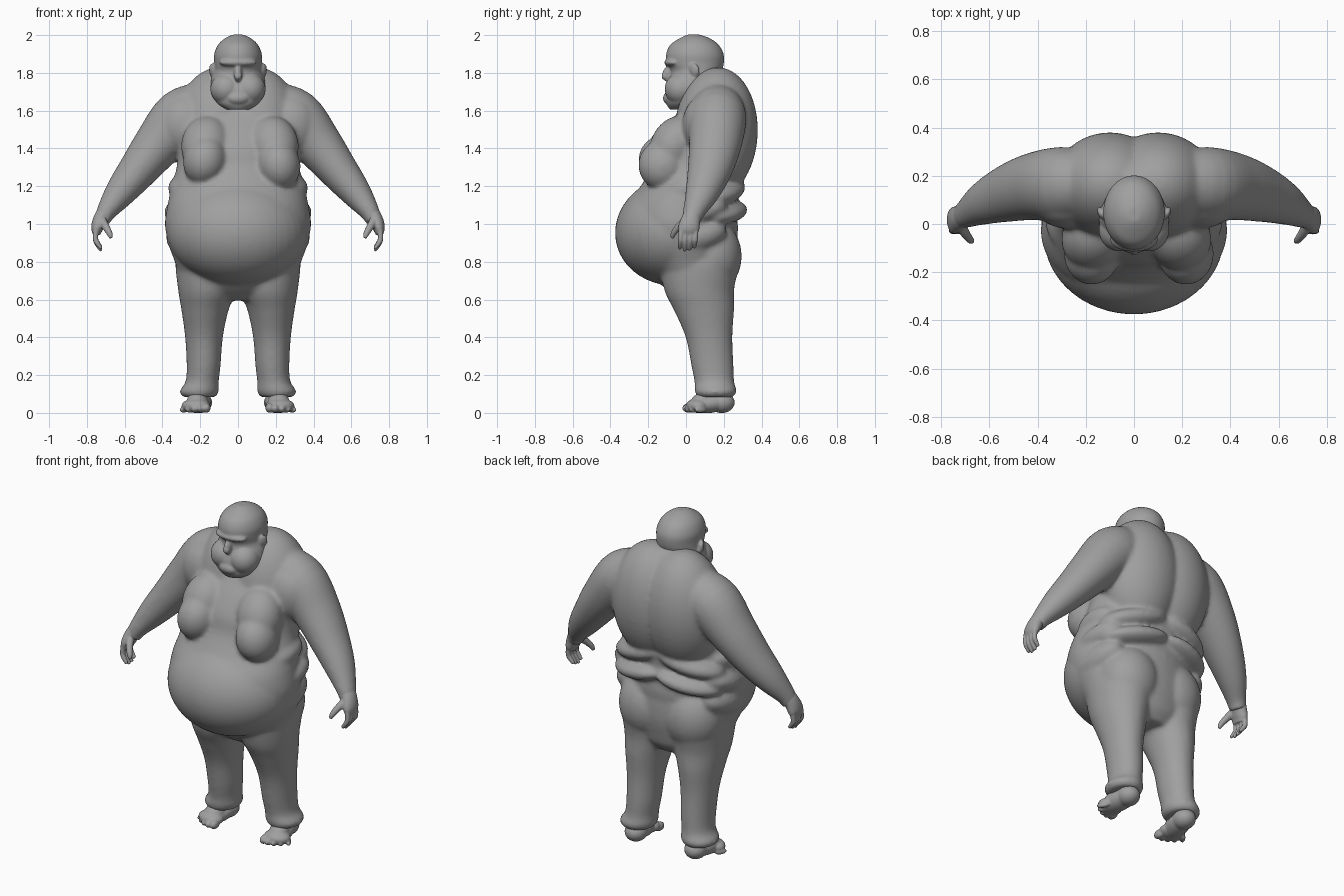
import bpy, bmesh, math
from mathutils import Vector, Matrix

if "Cube" in bpy.data.objects:
    bpy.data.objects.remove(bpy.data.objects["Cube"], do_unlink=True)

clay = bpy.data.materials.new("grey_clay")
clay.use_nodes = True
GREY = (0.35, 0.35, 0.35, 1)
clay.diffuse_color = GREY
clay.node_tree.nodes["Principled BSDF"].inputs["Base Color"].default_value = GREY


def blob(bm, centre, radii, turn=(0, 0, 0)):
    """Ellipsoid with optional rotation in degrees (x, y, z)."""
    m = Matrix.Translation(centre)
    for axis, angle in zip("XYZ", turn):
        m = m @ Matrix.Rotation(math.radians(angle), 4, axis)
    m = m @ Matrix.Diagonal((*radii, 1))
    bmesh.ops.create_uvsphere(bm, u_segments=40, v_segments=24, radius=1, matrix=m)


def spline(keys, steps=5):
    """Smooth curve through rows of numbers."""
    rows = []
    for i in range(len(keys) - 1):
        quad = [keys[max(i - 1, 0)], keys[i], keys[i + 1], keys[min(i + 2, len(keys) - 1)]]
        for k in range(steps):
            t = k / steps
            rows.append([b + t * ((c - a) / 2 + t * (a - 2.5 * b + 2 * c - d / 2
                         + t * (1.5 * (b - c) + (d - a) / 2))) for a, b, c, d in zip(*quad)])
    return rows + [list(keys[-1])]


def tube(bm, keys, tilt=True, sides=32):
    """Closed elliptical tube through (x, y, z, radius_x, radius_y) rows."""
    rows = spline(keys)
    rings = []
    for i, (x, y, z, rx, ry) in enumerate(rows):
        along = Vector((0, 0, 1))
        if tilt:
            along = Vector(rows[min(i + 1, len(rows) - 1)][:3]) - Vector(rows[max(i - 1, 0)][:3])
            along.normalize()
        u = Vector((0, 1, 0)).cross(along).normalized()
        v = along.cross(u)
        ring = []
        for k in range(sides):
            a = math.tau * k / sides
            ring.append(bm.verts.new(Vector((x, y, z)) + u * rx * math.cos(a) + v * ry * math.sin(a)))
        rings.append(ring)
    faces = [bm.faces.new(rings[0]), bm.faces.new(rings[-1])]
    for lo, hi in zip(rings, rings[1:]):
        for k in range(sides):
            n = (k + 1) % sides
            faces.append(bm.faces.new((lo[k], lo[n], hi[n], hi[k])))
    bmesh.ops.recalc_face_normals(bm, faces=faces)


def trunk(bm, profile):
    """Upright form from (z, half_width, front_y, back_y) rows."""
    tube(bm, [(0, (f + b) / 2, z, w, (b - f) / 2) for z, w, f, b in profile], tilt=False, sides=48)


def fuse(name, bm, voxel, smoothing):
    """Blend overlapping forms into one smooth skin."""
    mesh = bpy.data.meshes.new(name)
    bm.to_mesh(mesh)
    bm.free()
    mesh.materials.append(clay)
    ob = bpy.data.objects.new(name, mesh)
    bpy.context.collection.objects.link(ob)
    remesh = ob.modifiers.new("skin", 'REMESH')
    remesh.mode = 'VOXEL'
    remesh.voxel_size = voxel
    remesh.use_smooth_shade = True
    relax = ob.modifiers.new("relax", 'SMOOTH')
    relax.factor = 0.5
    relax.iterations = smoothing


SIDES = ((1, "left"), (-1, "right"))

# Body: torso and hanging belly
bm = bmesh.new()
trunk(bm, [(.595, .17, -.03, .2), (.65, .25, -.1, .24), (.7, .30, -.15, .255), (.8, .335, -.24, .275),
           (.9, .37, -.29, .275), (1, .387, -.32, .265), (1.1, .373, -.31, .275), (1.2, .352, -.24, .28),
           (1.3, .325, -.185, .29), (1.4, .32, -.16, .31), (1.5, .33, -.105, .325),
           (1.6, .32, -.035, .32), (1.7, .27, 0, .295), (1.78, .17, .04, .25), (1.82, .08, .08, .2)])
blob(bm, (0, -.05, .965), (.375, .327, .29), (10, 0, 0))

for s, side in SIDES:
    # Breast sloping down from the chest, a little lower on the left
    blob(bm, (s * .195 + .02, -.122, 1.325 - s * .012), (.115, .13, .135), (-10, s * -12, 0))
    blob(bm, (s * .18 + .01, -.06, 1.42), (.13, .125, .16), (-28, s * -10, 0))
    blob(bm, (s * .27, .09, 1.52), (.15, .11, .16), (0, s * 20, 0))
    # Back halves meeting at the spine groove
    blob(bm, (s * .1, .158, 1.48), (.24, .222, .35), (-3, 0, 0))
    blob(bm, (s * .14, .16, 1.7), (.17, .12, .1), (0, s * 20, 0))
    # Flank and back folds
    blob(bm, (s * .16, .19, 1.065), (.2, .125, .06), (0, s * 10, s * -20))
    blob(bm, (s * .16, .18, 1.18), (.2, .125, .065), (0, s * 14, s * -18))
    blob(bm, (s * .29, .06, 1.06), (.1, .16, .07), (15, 0, 0))
    blob(bm, (s * .28, .04, .93), (.1, .18, .09), (15, 0, 0))
    blob(bm, (s * .28, .03, 1.19), (.09, .14, .07), (10, 0, 0))
    # Buttock
    blob(bm, (s * .15, .13, .83), (.175, .165, .2))
    # Trouser leg with cuff
    tube(bm, [(s * .205, .155, .083, .085, .095), (s * .205, .157, .115, .105, .112),
              (s * .19, .15, .165, .088, .105), (s * .182, .14, .25, .09, .112),
              (s * .18, .122, .4, .1, .124), (s * .175, .096, .54, .124, .158),
              (s * .165, .07, .65, .152, .185), (s * .165, .07, .8, .165, .205),
              (s * .165, .07, .9, .13, .15)], tilt=False)
    # Arm
    tube(bm, [(s * .18, .17, 1.6, .15, .13), (s * .3, .165, 1.56, .154, .155),
              (s * .42, .155, 1.425, .13, .14), (s * .53, .125, 1.285, .105, .118),
              (s * .625, .085, 1.165, .082, .09), (s * .7, .04, 1.06, .052, .058),
              (s * .72, .03, 1.01, .042, .05)])
fuse("body", bm, .011, 12)

# Head: skull, jaw and face
bm = bmesh.new()
trunk(bm, [(1.605, .06, -.085, .03), (1.64, .112, -.105, .07), (1.7, .143, -.108, .13), (1.76, .142, -.09, .17),
           (1.81, .128, -.082, .19), (1.85, .126, -.102, .2), (1.9, .126, -.105, .199),
           (1.95, .105, -.082, .172), (1.985, .066, -.03, .122), (2.003, .025, .01, .07)])
blob(bm, (0, -.065, 1.855), (.1, .05, .026))
blob(bm, (0, -.09, 1.795), (.022, .035, .045), (-15, 0, 0))
blob(bm, (0, -.112, 1.782), (.021, .018, .02))
blob(bm, (0, -.085, 1.665), (.06, .037, .035))
for s, side in SIDES:
    blob(bm, (s * .062, -.025, 1.715), (.084, .088, .085))
    blob(bm, (s * .136, .045, 1.815), (.014, .028, .036), (10, 0, s * -25))
fuse("head", bm, .006, 7)

for s, side in SIDES:
    # Hand with four fingers and a thumb
    bm = bmesh.new()
    tube(bm, [(s * .69, .045, 1.075, .045, .05), (s * .725, .028, 1.03, .04, .05),
              (s * .745, .015, .98, .033, .056), (s * .748, .012, .945, .02, .046)])
    for i in range(4):
        y = -.025 + i * .026
        tip = .86 + .012 * abs(i - 1.3)
        tube(bm, [(s * .75, y, .985, .015, .014), (s * .755, y - .003, .925, .0145, .013),
                  (s * .744, y - .006, (tip + .92) / 2, .0135, .0125),
                  (s * .723, y - .008, tip - .006, .009, .009)], sides=16)
    tube(bm, [(s * .722, 0, 1.02, .024, .024), (s * .7, -.04, .985, .02, .019),
              (s * .68, -.066, .95, .016, .015), (s * .672, -.073, .925, .009, .009)], sides=16)
    fuse(side + "_hand", bm, .005, 3)

    # Foot with splayed toes
    bm = bmesh.new()
    blob(bm, (s * .2, .19, .055), (.063, .068, .056))
    blob(bm, (s * .208, .13, .05), (.064, .12, .05), (8, 0, s * 10))
    blob(bm, (s * .215, .09, .065), (.055, .07, .045), (20, 0, s * 10))
    blob(bm, (s * .222, .06, .038), (.077, .06, .038), (0, 0, s * 8))
    for i in range(5):
        size = .026 - .0025 * i
        blob(bm, (s * (.167 + i * .03), .016 + .005 * i * (i - 1), size), (size * .85, .036, size), (0, 0, s * (i * 8)))
    fuse(side + "_foot", bm, .006, 5)
